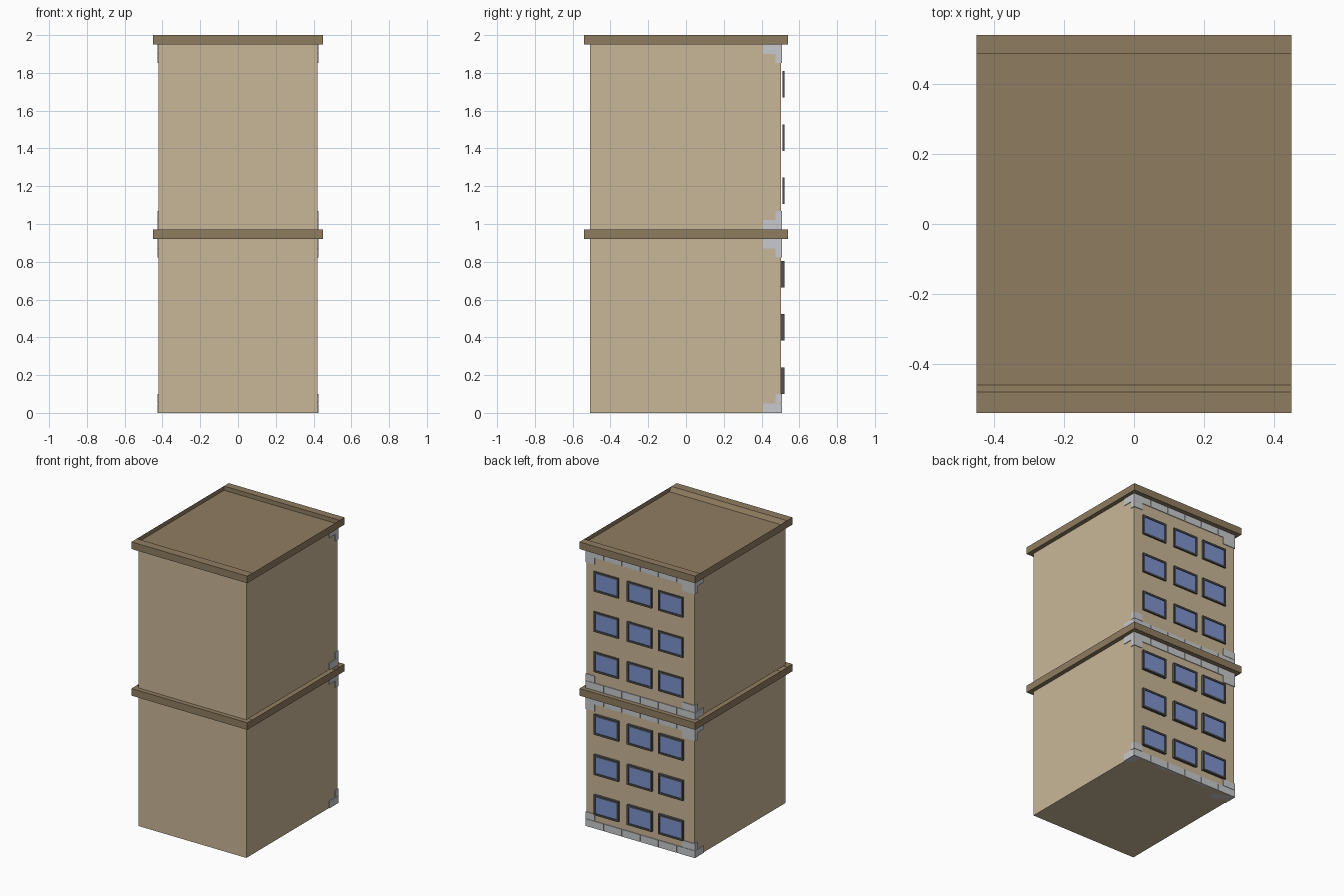
import bpy, bmesh

cube = bpy.data.objects.get("Cube")
if cube:
    bpy.data.objects.remove(cube, do_unlink=True)


def material(name, rgb):
    m = bpy.data.materials.new(name)
    m.use_nodes = True
    m.diffuse_color = (*rgb, 1)
    m.node_tree.nodes["Principled BSDF"].inputs["Base Color"].default_value = (*rgb, 1)
    return m


SAND = material("sand_wall", (0.584, 0.474, 0.314))
BROWN = material("brown_trim", (0.275, 0.205, 0.117))
STONE = material("pale_stone", (0.58, 0.585, 0.61))
FRAME = material("dark_frame", (0.08, 0.08, 0.085))
GLASS = material("blue_glass", (0.21, 0.29, 0.61))


def add_box(bm, x, y, z):
    """Add a box from three (low, high) ranges; returns its top face."""
    v = [[bm.verts.new((a, b, c)) for a, b in
          ((x[0], y[0]), (x[1], y[0]), (x[1], y[1]), (x[0], y[1]))] for c in z]
    bm.faces.new(v[0][::-1])
    for i in range(4):
        j = (i + 1) % 4
        bm.faces.new((v[0][i], v[0][j], v[1][j], v[1][i]))
    return bm.faces.new(v[1])


def finish(bm, name, *mats):
    mesh = bpy.data.meshes.new(name)
    bm.to_mesh(mesh)
    bm.free()
    for m in mats:
        mesh.materials.append(m)
    obj = bpy.data.objects.new(name, mesh)
    bpy.context.collection.objects.link(obj)
    return obj


def walls(name, z):
    bm = bmesh.new()
    add_box(bm, (-0.42, 0.42), (-0.507, 0.503), z)
    finish(bm, name, SAND)


def cornice(name, low):
    """Overhanging slab with a sunken top and a sloped front inner edge."""
    bm = bmesh.new()
    high = low + 0.05
    top = add_box(bm, (-0.45, 0.45), (-0.54, 0.54), (low, high))
    bmesh.ops.inset_region(bm, faces=[top], thickness=0.04)
    for v in top.verts:
        v.co.y = 0.487 if v.co.y > 0 else -0.48
    floor = bmesh.ops.extrude_discrete_faces(bm, faces=[top])["faces"][0]
    for v in floor.verts:
        v.co.z = high - 0.03
        if v.co.y < 0:
            v.co.y = -0.46
    finish(bm, name, BROWN)


def stonework(name, edge, direction):
    """Full course at the edge height, then one short quoin at each corner."""
    bm = bmesh.new()
    half, back, gap, count = 0.425, 0.508, 0.002, 6
    step = 2 * half / count

    def course(row):
        ends = sorted((edge + direction * 0.05 * row, edge + direction * 0.05 * (row + 1)))
        return ends[0] + (gap if row else 0), ends[1]

    for i in range(count):
        x = -half + i * step
        depth = 0.1 if i in (0, count - 1) else 0.03
        add_box(bm, (x + (gap if i else 0), x + step - (gap if i < count - 1 else 0)),
                (back - depth, back), course(0))
    add_box(bm, (half - 0.07, half), (back - 0.034, back), course(1))
    add_box(bm, (-half, -half + 0.1), (back - 0.034, back), course(1))
    finish(bm, name, STONE)


def window(name, x, z, back):
    """Raised frame whose rear-facing panel is inset and sunk for the glass."""
    bm = bmesh.new()
    add_box(bm, (x - 0.096, x + 0.096), (back, 0.521), (z - 0.07, z + 0.07))
    bm.normal_update()
    pane = max(bm.faces, key=lambda f: f.normal.y)
    bmesh.ops.inset_region(bm, faces=[pane], thickness=0.018)
    glass = bmesh.ops.extrude_discrete_faces(bm, faces=[pane])["faces"][0]
    for v in glass.verts:
        v.co.y -= 0.005
    glass.material_index = 1
    finish(bm, name, FRAME, GLASS)


# Two stacked storeys, each with a cornice, stone courses and nine windows
for storey, base, top, sill, back in (("lower", 0, 0.92, 0.17, 0.503),
                                      ("upper", 0.97, 1.95, 1.175, 0.51)):
    walls(storey + "_walls", (base, top))
    cornice(storey + "_cornice", top)
    stonework(storey + "_base_stones", base, 1)
    stonework(storey + "_top_stones", top, -1)
    for row in range(3):
        for col, x in enumerate((0.26, 0, -0.242)):
            window(f"{storey}_window_{row}_{col}", x, sill + row * 0.2825, back)
